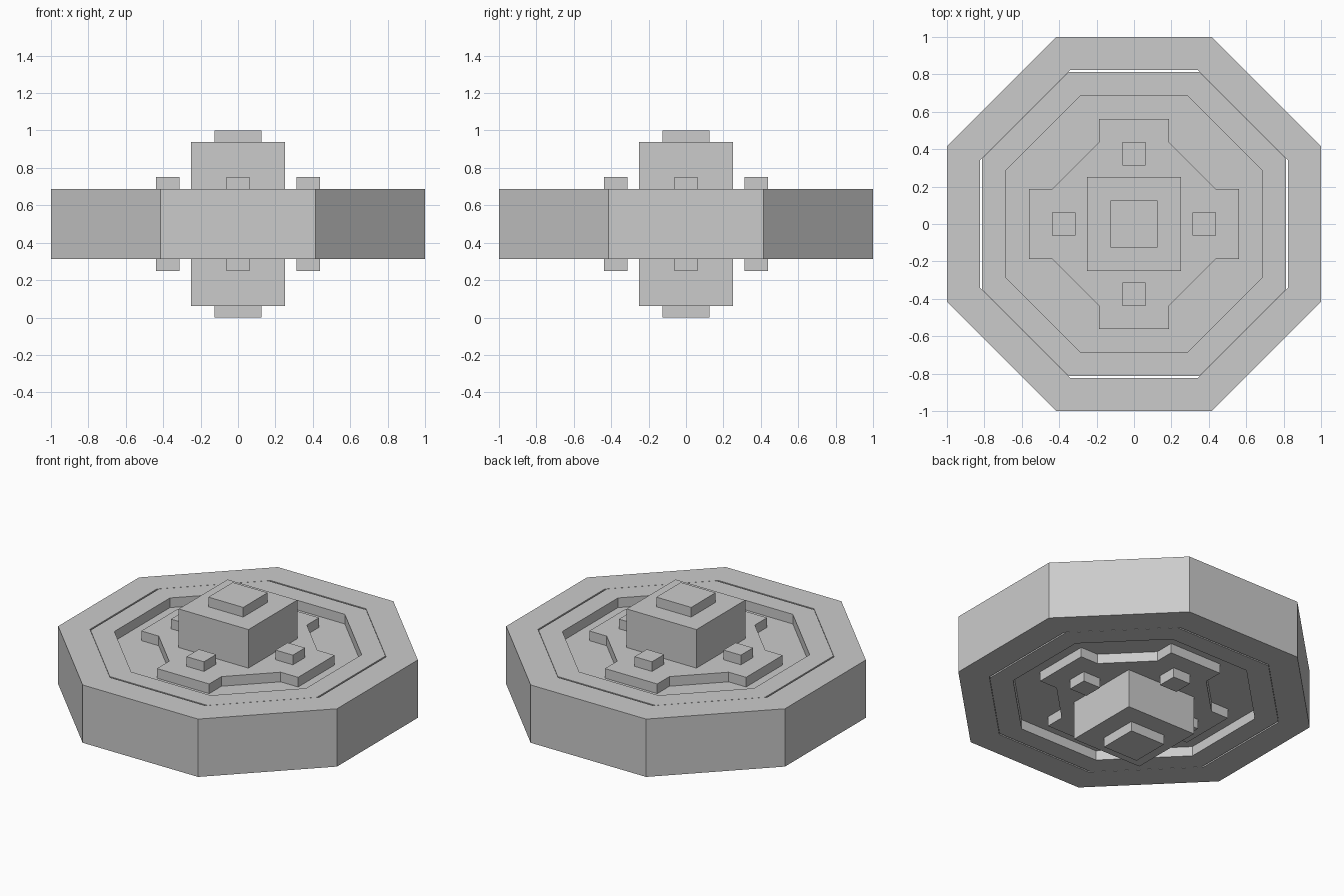
import bpy

if "Cube" in bpy.data.objects:
    bpy.data.objects.remove(bpy.data.objects["Cube"])


def make_object(name, verts, faces):
    mesh = bpy.data.meshes.new(name)
    mesh.from_pydata(verts, [], faces)
    mesh.update()
    obj = bpy.data.objects.new(name, mesh)
    bpy.context.collection.objects.link(obj)
    return obj


def octagon(a, b):
    """Eight corners, counter-clockwise; a = flat distance, b = half flat length."""
    return [(a, -b), (a, b), (b, a), (-b, a), (-a, b), (-a, -b), (-b, -a), (b, -a)]


def square(h, cx=0, cy=0):
    return [(cx - h, cy - h), (cx + h, cy - h), (cx + h, cy + h), (cx - h, cy + h)]


def prism(name, outline, half_height):
    """Solid extrusion, symmetric about the wheel's middle plane z = 0.5."""
    n = len(outline)
    verts = [(x, y, 0.5 + s * half_height) for s in (-1, 1) for x, y in outline]
    faces = [tuple(reversed(range(n))), tuple(range(n, 2 * n))]
    faces += [(i, (i + 1) % n, n + (i + 1) % n, n + i) for i in range(n)]
    return make_object(name, verts, faces)


def ring(name, outer, inner, half_height):
    """Extruded frame between two matching outlines."""
    n = len(outer)
    loops = [(outer, -1), (outer, 1), (inner, 1), (inner, -1)]
    verts = [(x, y, 0.5 + s * half_height) for pts, s in loops for x, y in pts]
    faces = []
    for k in range(4):
        m = (k + 1) % 4
        for i in range(n):
            j = (i + 1) % n
            faces.append((k * n + i, k * n + j, m * n + j, m * n + i))
    return make_object(name, verts, faces)


RIM = 0.1875      # half width of the wheel
RECESS = 0.125    # half thickness of the recessed disc

# Tyre and the rim inside it, with a thin gap on the four straight sides
ring("tyre", octagon(1.0, 0.4142), octagon(0.8225, 0.3425), RIM)
ring("rim", octagon(0.8125, 0.35), octagon(0.6875, 0.2848), RIM)

# Recessed disc
prism("wheel_disc", octagon(0.6875, 0.2848), RECESS)

# Cross-shaped plate with chamfered inner corners
quarter = [(0.5625, -0.1875), (0.5625, 0.1875), (0.4375, 0.1875), (0.1875, 0.4375)]
cross = []
for _ in range(4):
    cross += quarter
    quarter = [(-y, x) for x, y in quarter]
prism("cross_plate", cross, RIM)

# Hub and axle ends on both sides
prism("hub", square(0.25), 0.4375)
prism("axle", square(0.125), 0.5)

# Four bolts passing through the plate
for i, (dx, dy) in enumerate([(1, 0), (0, 1), (-1, 0), (0, -1)]):
    prism(f"bolt_{i + 1}", square(0.0625, 0.375 * dx, 0.375 * dy), 0.25)
